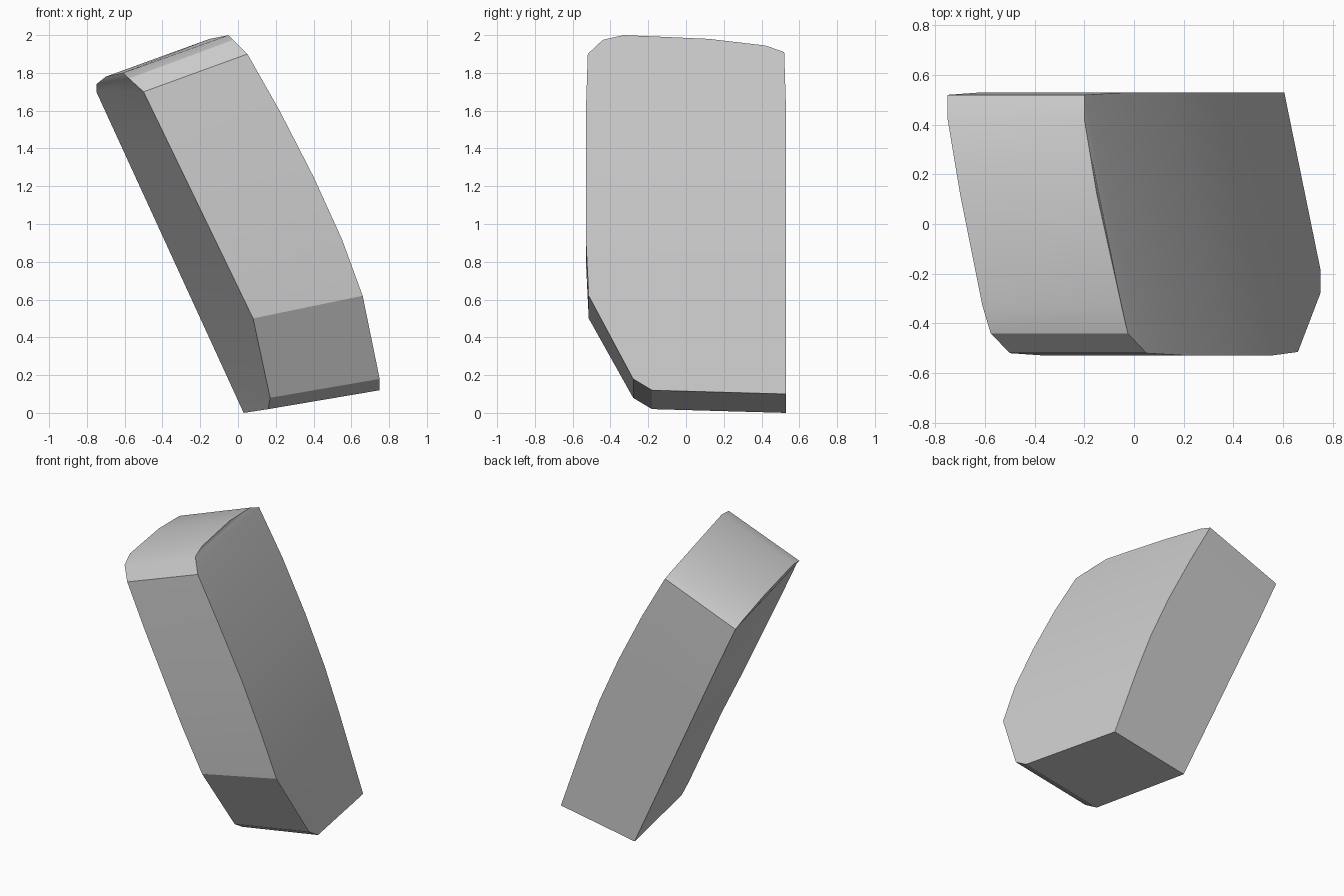
import bpy
import bmesh
import math

cube = bpy.data.objects.get("Cube")
if cube:
    bpy.data.objects.remove(cube, do_unlink=True)


def lerp_curve(curve, z):
    """Read x at height z from a curve listed from top to bottom."""
    for (z0, x0), (z1, x1) in zip(curve, curve[1:]):
        if z >= z1:
            return x0 + (x1 - x0) * (z - z0) / (z1 - z0)


# Leaning edges of the bulged outer face and the straight inner face: (z, x)
outer_front = [(2.0, -0.05), (1.9, 0.05), (1.6, 0.22), (1.25, 0.4), (0.92, 0.55),
               (0.62, 0.66), (0.18, 0.75), (0.12, 0.75)]
outer_back = [(1.98, -0.15), (1.945, -0.2), (1.91, -0.2), (1.6, -0.025), (1.25, 0.155),
              (0.92, 0.305), (0.62, 0.42), (0.1, 0.605)]
inner_front = [(1.8, -0.61), (1.7, -0.5), (0.5, 0.08), (0.08, 0.17), (0.02, 0.16)]
inner_back = [(1.78, -0.7), (1.74, -0.75), (1.7, -0.75), (0.0, 0.03)]

# Outline rows, top to bottom: front y, back y
spans = [(-0.33, 0.12), (-0.44, 0.42), (-0.52, 0.52), (-0.53, 0.53), (-0.53, 0.53),
         (-0.53, 0.53), (-0.515, 0.53), (-0.28, 0.53), (-0.18, 0.53)]
# Heights of each row at the front and back edge
outer_z = [(2.0, 1.98), (1.975, 1.945), (1.9, 1.91), (1.6, 1.6), (1.25, 1.25),
           (0.92, 0.92), (0.62, 0.62), (0.18, 0.18), (0.12, 0.1)]
inner_z = [(1.8, 1.78), (1.77, 1.74), (1.7, 1.7), (1.4, 1.4), (1.1, 1.1),
           (0.8, 0.8), (0.5, 0.5), (0.08, 0.08), (0.02, 0.0)]

bm = bmesh.new()


def face_rows(edges, heights):
    rows = []
    for ys, zs in zip(spans, heights):
        rows.append([bm.verts.new((lerp_curve(curve, z), y, z))
                     for curve, y, z in zip(edges, ys, zs)])
    for a, b in zip(rows, rows[1:]):
        bm.faces.new((a[0], a[1], b[1], b[0]))
    return rows


# Broad faces
outer = face_rows((outer_front, outer_back), outer_z)
inner = face_rows((inner_front, inner_back), inner_z)

# Rim joining the two outlines
loop_a = [r[0] for r in outer] + [r[1] for r in reversed(outer)]
loop_b = [r[0] for r in inner] + [r[1] for r in reversed(inner)]
for i in range(len(loop_a)):
    j = (i + 1) % len(loop_a)
    bm.faces.new((loop_a[i], loop_a[j], loop_b[j], loop_b[i]))
bmesh.ops.recalc_face_normals(bm, faces=bm.faces)

mesh = bpy.data.meshes.new("leaning_slab")
bm.to_mesh(mesh)
bm.free()
slab = bpy.data.objects.new("leaning_slab", mesh)
bpy.context.collection.objects.link(slab)

# Plain grey material
grey = bpy.data.materials.new("plain_grey")
grey.use_nodes = True
colour = (0.6, 0.6, 0.6, 1.0)
grey.diffuse_color = colour
grey.node_tree.nodes["Principled BSDF"].inputs["Base Color"].default_value = colour
mesh.materials.append(grey)

bpy.ops.object.select_all(action="DESELECT")
slab.select_set(True)
bpy.context.view_layer.objects.active = slab
bpy.ops.object.shade_smooth_by_angle(angle=math.radians(20))
